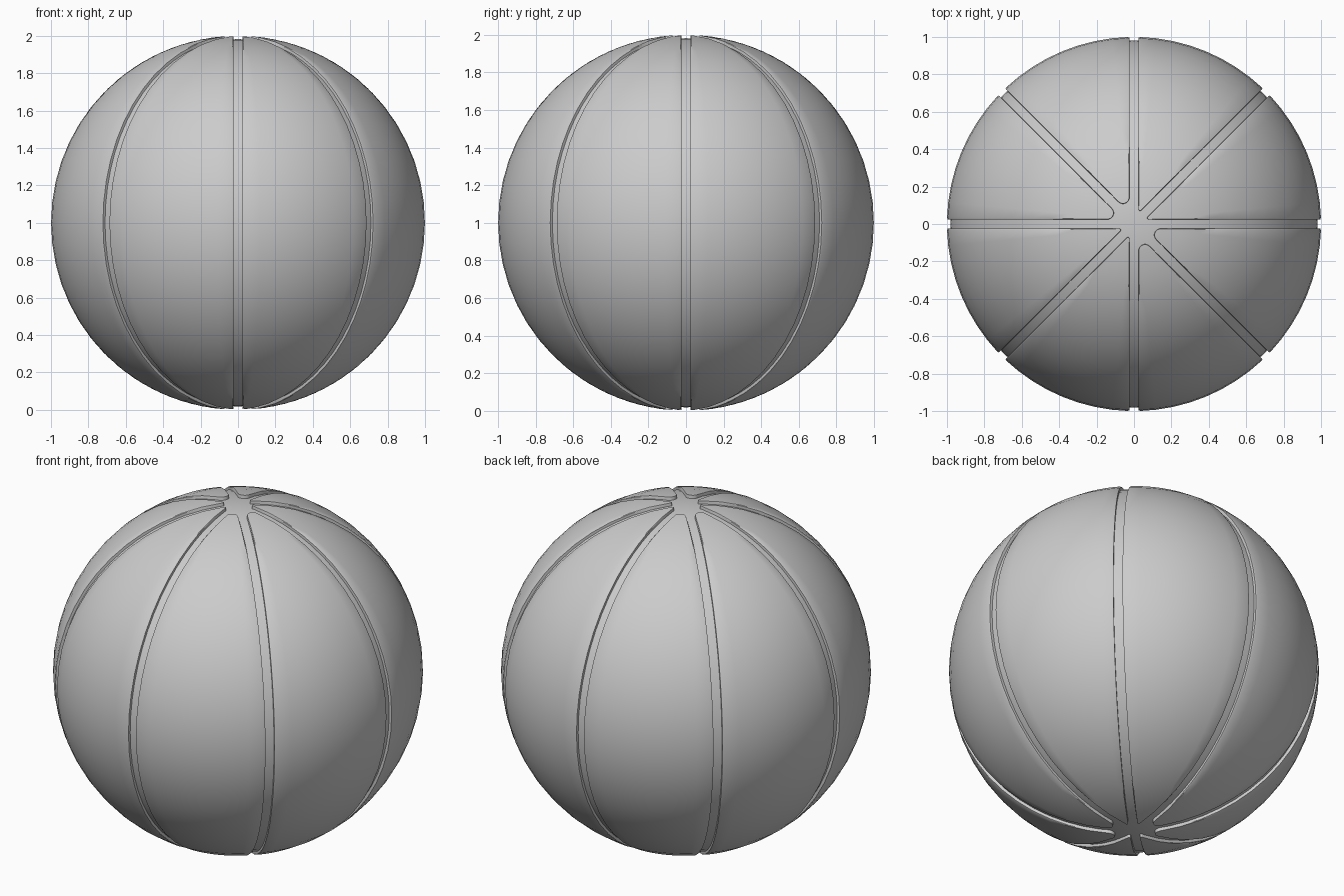
import bpy, bmesh
from math import sin, cos, pi, asin, atan2, hypot

if "Cube" in bpy.data.objects:
    bpy.data.objects.remove(bpy.data.objects["Cube"])

R = 1.0          # outer panel radius
FLOOR = 0.982    # groove floor radius
D = 0.025        # half groove width
HALF = pi / 8    # half angle of one panel


def finish(bm, name):
    mesh = bpy.data.meshes.new(name)
    bm.to_mesh(mesh)
    bm.free()
    ob = bpy.data.objects.new(name, mesh)
    bpy.context.collection.objects.link(ob)
    bpy.ops.object.select_all(action='DESELECT')
    ob.select_set(True)
    bpy.context.view_layer.objects.active = ob
    bpy.ops.object.shade_smooth_by_angle(angle=0.6)
    return ob


def outline(rho):
    """Rows (polar angle, half width) from pole to pole, with rounded tips."""
    c = (D + rho) / sin(HALF)
    tip = []
    for i in range(7):
        a = (pi / 2 - HALF) * i / 6
        x, y = c - rho * cos(a), rho * sin(a)
        tip.append((asin(hypot(x, y)), atan2(y, x)))
    t0 = tip[-1][0]
    n = 26
    mid = []
    for i in range(1, n):
        t = t0 + (pi - 2 * t0) * i / n
        mid.append((t, HALF - asin(D / sin(t))))
    return tip + mid + [(pi - t, w) for t, w in reversed(tip)]


# Raised panel: outer skin with rounded lip and side walls into the groove
def panel(index, rho):
    cols = [(-1, 0.965), (-1, R - 0.003), (-0.97, R)]
    cols += [(-0.75 + 0.25 * k, R) for k in range(7)]
    cols += [(0.97, R), (1, R - 0.003), (1, 0.965)]
    axis = HALF + index * pi / 4
    bm = bmesh.new()
    grid = []
    for t, w in outline(rho):
        grid.append([bm.verts.new((r * sin(t) * cos(axis + u * w),
                                   r * sin(t) * sin(axis + u * w),
                                   1 + r * cos(t))) for u, r in cols])
    for a, b in zip(grid, grid[1:]):
        for j in range(len(cols) - 1):
            bm.faces.new((a[j], b[j], b[j + 1], a[j + 1]))
    bmesh.ops.remove_doubles(bm, verts=bm.verts, dist=0.0002)
    bmesh.ops.recalc_face_normals(bm, faces=bm.faces)
    # make sure the skin faces outward
    f = max(bm.faces, key=lambda f: f.calc_area())
    p = f.calc_center_median()
    p.z -= 1
    if f.normal.dot(p) < 0:
        bmesh.ops.reverse_faces(bm, faces=bm.faces)
    finish(bm, "panel_%d" % (index + 1))


# Eight panels; those beside one diagonal have rounder tips
for i in range(8):
    panel(i, 0.035 if i in (2, 3, 6, 7) else 0.008)

# Inner ball forming the groove floor
bm = bmesh.new()
bmesh.ops.create_uvsphere(bm, u_segments=64, v_segments=32, radius=FLOOR)
bmesh.ops.translate(bm, verts=bm.verts, vec=(0, 0, 1))
finish(bm, "groove_floor")
